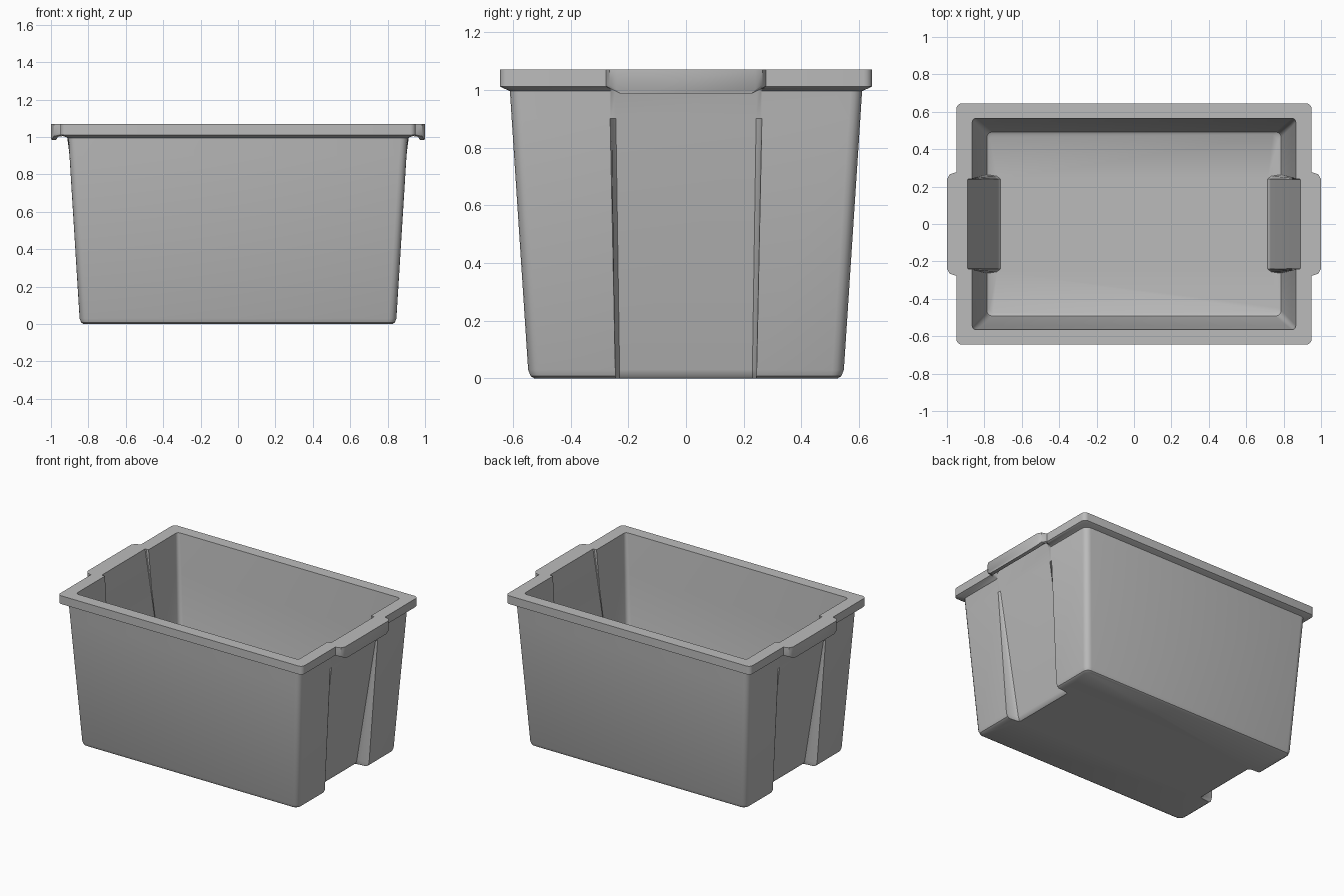
import bpy, bmesh
from math import sin, cos, pi, radians

cube = bpy.data.objects.get("Cube")
if cube:
    bpy.data.objects.remove(cube)

# Single grey plastic
plastic = bpy.data.materials.new("grey plastic")
plastic.use_nodes = True
grey = (0.5, 0.5, 0.5, 1)
plastic.diffuse_color = grey
plastic.node_tree.nodes["Principled BSDF"].inputs["Base Color"].default_value = grey

CORNER_STEPS = 5


def outline(hx, hy, r, z, rx, w0, w1, rz):
    """Rounded rectangle whose end walls step to x = rx, z = rz within |y| < w0."""
    quarter = [(rx, w0, rz),
               (hx + 0.7 * (rx - hx), w0 + 0.7 * (w1 - w0), z + 0.3 * (rz - z)),
               (hx, w1, z)]
    for i in range(CORNER_STEPS):
        a = pi / 2 * i / (CORNER_STEPS - 1)
        quarter.append((hx - r + r * cos(a), hy - r + r * sin(a), z))
    ring = []
    for sx, sy in ((1, 1), (-1, 1), (-1, -1), (1, -1)):
        part = [(sx * x, sy * y, h) for x, y, h in quarter]
        ring += part if sx * sy > 0 else part[::-1]
    return ring


# half length, half width, corner radius, z, end x, end half widths, end z
sections = [
    # outer base and tapering wall
    (0.825, 0.525, 0.03, 0.0, 0.745, 0.23, 0.245, 0.0),
    (0.838, 0.538, 0.035, 0.008, 0.755, 0.23, 0.245, 0.008),
    (0.847, 0.547, 0.04, 0.03, 0.762, 0.23, 0.245, 0.03),
    (0.901, 0.604, 0.04, 0.9, 0.898, 0.243, 0.263, 0.9),
    (0.907, 0.61, 0.04, 0.995, 0.913, 0.245, 0.265, 0.995),
    # underside of the rim, with the finger groove and lip of each handle
    (0.92, 0.62, 0.035, 1.0, 0.92, 0.235, 0.265, 1.035),
    (0.935, 0.632, 0.033, 1.005, 0.97, 0.235, 0.27, 1.035),
    (0.942, 0.638, 0.032, 1.008, 0.972, 0.225, 0.27, 0.985),
    (0.95, 0.645, 0.03, 1.012, 0.998, 0.225, 0.277, 0.985),
    (0.95, 0.645, 0.03, 1.025, 1.0, 0.24, 0.277, 1.0),
    # top of the rim
    (0.95, 0.645, 0.03, 1.07, 1.0, 0.24, 0.277, 1.07),
    (0.865, 0.565, 0.02, 1.07, 0.89, 0.238, 0.242, 1.07),
    # inner wall and floor
    (0.844, 0.545, 0.025, 0.79, 0.844, 0.239, 0.248, 0.79),
    (0.793, 0.498, 0.03, 0.07, 0.73, 0.24, 0.262, 0.07),
    (0.787, 0.492, 0.03, 0.05, 0.725, 0.24, 0.262, 0.05),
    (0.772, 0.478, 0.03, 0.04, 0.715, 0.24, 0.262, 0.04),
]

# Loft the sections into one closed shell
bm = bmesh.new()
rings = [[bm.verts.new(p) for p in outline(*s)] for s in sections]
for low, high in zip(rings, rings[1:]):
    for i in range(len(low)):
        j = (i + 1) % len(low)
        bm.faces.new((low[i], low[j], high[j], high[i]))
bm.faces.new(rings[0][::-1])
bm.faces.new(rings[-1])
bmesh.ops.recalc_face_normals(bm, faces=bm.faces)

mesh = bpy.data.meshes.new("storage_bin")
bm.to_mesh(mesh)
bm.free()
mesh.materials.append(plastic)
storage_bin = bpy.data.objects.new("storage_bin", mesh)
bpy.context.collection.objects.link(storage_bin)

# Smooth the rounded corners, keep the creases sharp
bpy.ops.object.select_all(action="DESELECT")
bpy.context.view_layer.objects.active = storage_bin
storage_bin.select_set(True)
bpy.ops.object.shade_smooth_by_angle(angle=radians(35))
